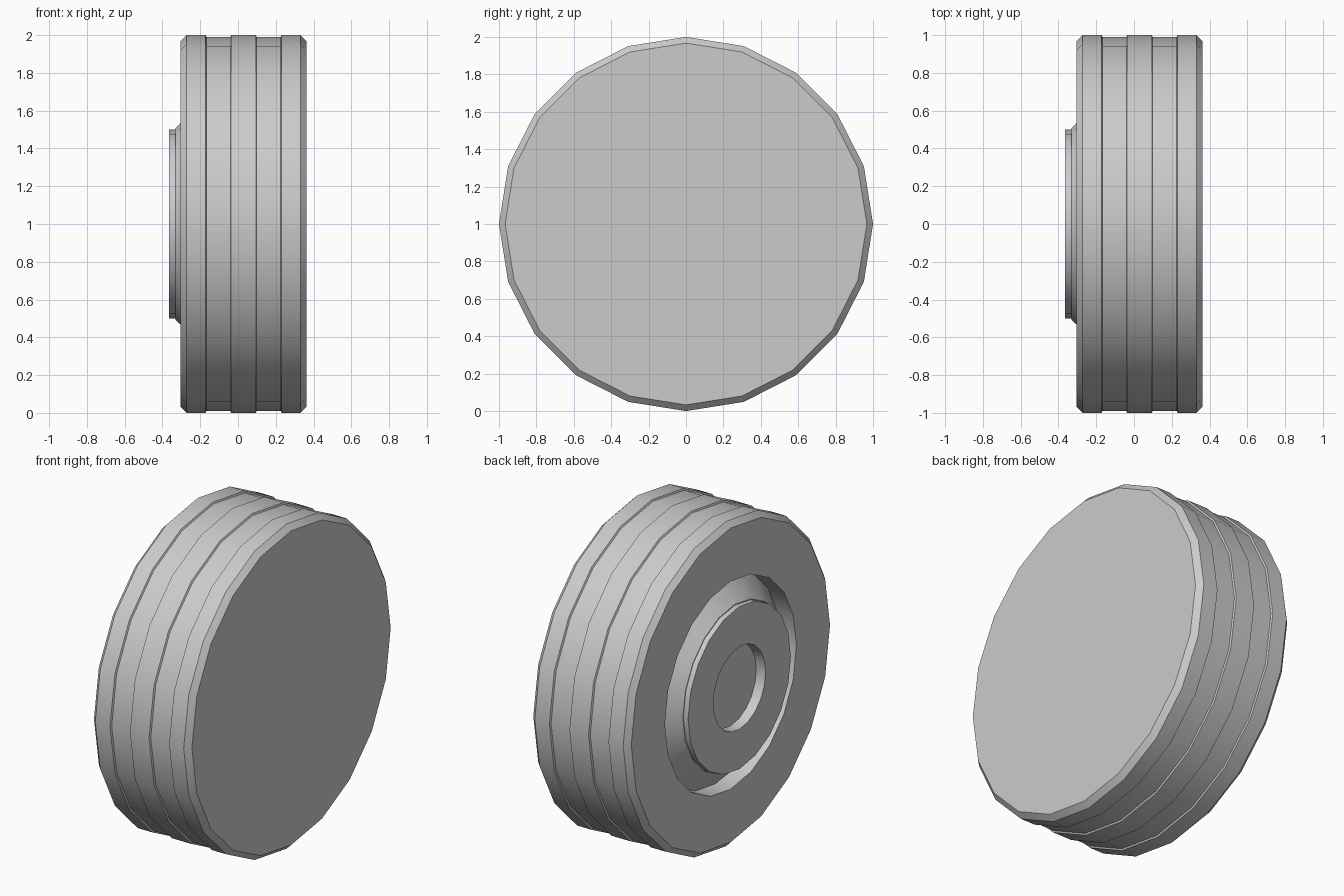
import bpy, bmesh, math

if "Cube" in bpy.data.objects:
    bpy.data.objects.remove(bpy.data.objects["Cube"])

SIDES = 20


def lathe(name, profile):
    """Revolve (x, radius) points around the wheel axle; radius 0 closes with a cap."""
    bm = bmesh.new()
    rings = []
    for x, r in profile:
        if r == 0:
            continue
        ring = []
        for i in range(SIDES):
            a = 2 * math.pi * i / SIDES
            ring.append(bm.verts.new((x, r * math.cos(a), 1 + r * math.sin(a))))
        rings.append(ring)
    for a, b in zip(rings, rings[1:]):
        for i in range(SIDES):
            j = (i + 1) % SIDES
            bm.faces.new((a[i], b[i], b[j], a[j]))
    # flat end caps; profiles run from +x to -x
    if profile[0][1] == 0:
        bm.faces.new(rings[0])
    if profile[-1][1] == 0:
        bm.faces.new(rings[-1][::-1])
    mesh = bpy.data.meshes.new(name)
    bm.to_mesh(mesh)
    bm.free()
    obj = bpy.data.objects.new(name, mesh)
    bpy.context.collection.objects.link(obj)
    bpy.ops.object.select_all(action='DESELECT')
    obj.select_set(True)
    bpy.context.view_layer.objects.active = obj
    bpy.ops.object.shade_smooth_by_angle(angle=math.radians(29))
    return obj


# Tyre: flat back, three raised tread bands, front face and recess wall
tread = [(0.33, 1.0)]
for start, end in ((0.231, 0.094), (-0.036, -0.172)):
    tread += [(start, 1.0), (start - 0.005, 0.99), (end + 0.005, 0.99), (end, 1.0)]
tread.append((-0.272, 1.0))
lathe("tyre", [(0.363, 0), (0.363, 0.967)] + tread
      + [(-0.304, 0.967), (-0.304, 0.64), (-0.20, 0.635)])

# Hub: flared cone, raised disc and sunken centre
lathe("hub", [(-0.20, 0.635), (-0.332, 0.505), (-0.332, 0.5), (-0.364, 0.5),
              (-0.364, 0.255), (-0.304, 0.25), (-0.304, 0)])
